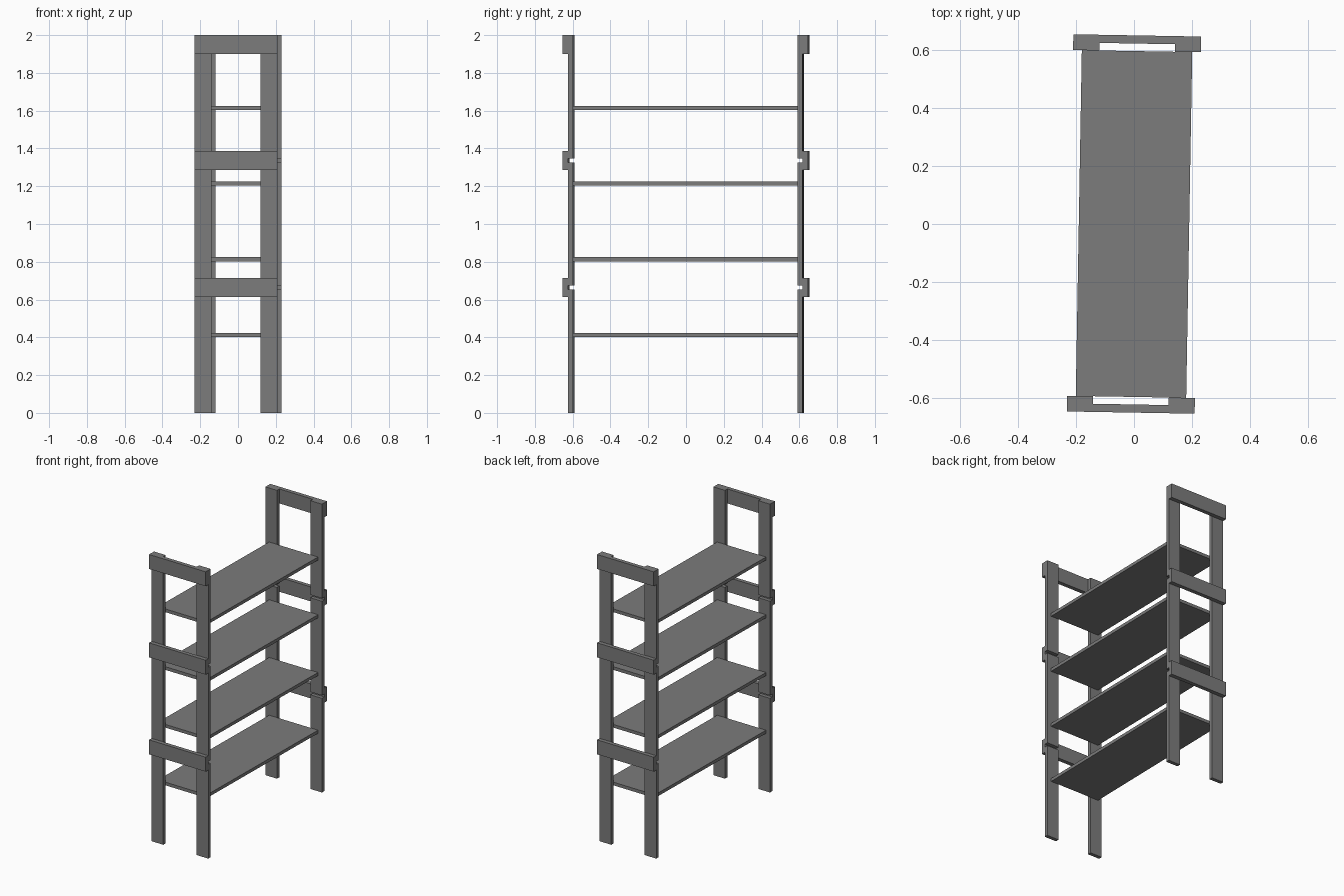
import bpy
from math import radians
from mathutils import Matrix

cube = bpy.data.objects.get("Cube")
if cube:
    bpy.data.objects.remove(cube, do_unlink=True)

grey = bpy.data.materials.new("plain_grey")
grey.use_nodes = True
colour = (0.2, 0.2, 0.2, 1)
grey.diffuse_color = colour
grey.node_tree.nodes["Principled BSDF"].inputs["Base Color"].default_value = colour

# The whole rack is turned slightly about the vertical axis
TURN = Matrix.Rotation(radians(-1), 4, "Z")


def box(name, low, high):
    """Flat-sided board between two opposite corners."""
    centre = [(a + b) / 2 for a, b in zip(low, high)]
    size = [abs(b - a) for a, b in zip(low, high)]
    bpy.ops.mesh.primitive_cube_add(size=1)
    obj = bpy.context.object
    obj.name = name
    obj.data.transform(TURN @ Matrix.Translation(centre) @ Matrix.Diagonal((*size, 1)))
    obj.data.materials.append(grey)


HALF_WIDTH, POST_WIDTH = 0.22, 0.09
INNER, MIDDLE, OUTER = 0.595, 0.621, 0.649
POST_LENGTH, GAP = 0.653, 0.0205
RAIL_HEIGHT = 0.1

# Shelves
for i in range(4):
    top = 0.424 + i * 0.4005
    box(f"shelf_{i + 1}", (-0.19, -INNER, top - 0.022), (0.19, INNER, top))

for end, y in (("front", -1), ("back", 1)):
    # Posts, each stacked from three boards with a small gap between them
    for side, x in (("right", -1), ("left", 1)):
        for i in range(3):
            z = i * (POST_LENGTH + GAP)
            box(f"{end}_{side}_post_{i + 1}",
                (x * (HALF_WIDTH - POST_WIDTH), y * INNER, z),
                (x * HALF_WIDTH, y * MIDDLE, z + POST_LENGTH))
    # Cross rails covering the joints and the top
    for level, z in (("lower", 0.614), ("middle", 1.287), ("top", 1.9)):
        box(f"{end}_{level}_rail",
            (-HALF_WIDTH, y * MIDDLE, z),
            (HALF_WIDTH, y * OUTER, z + RAIL_HEIGHT))
